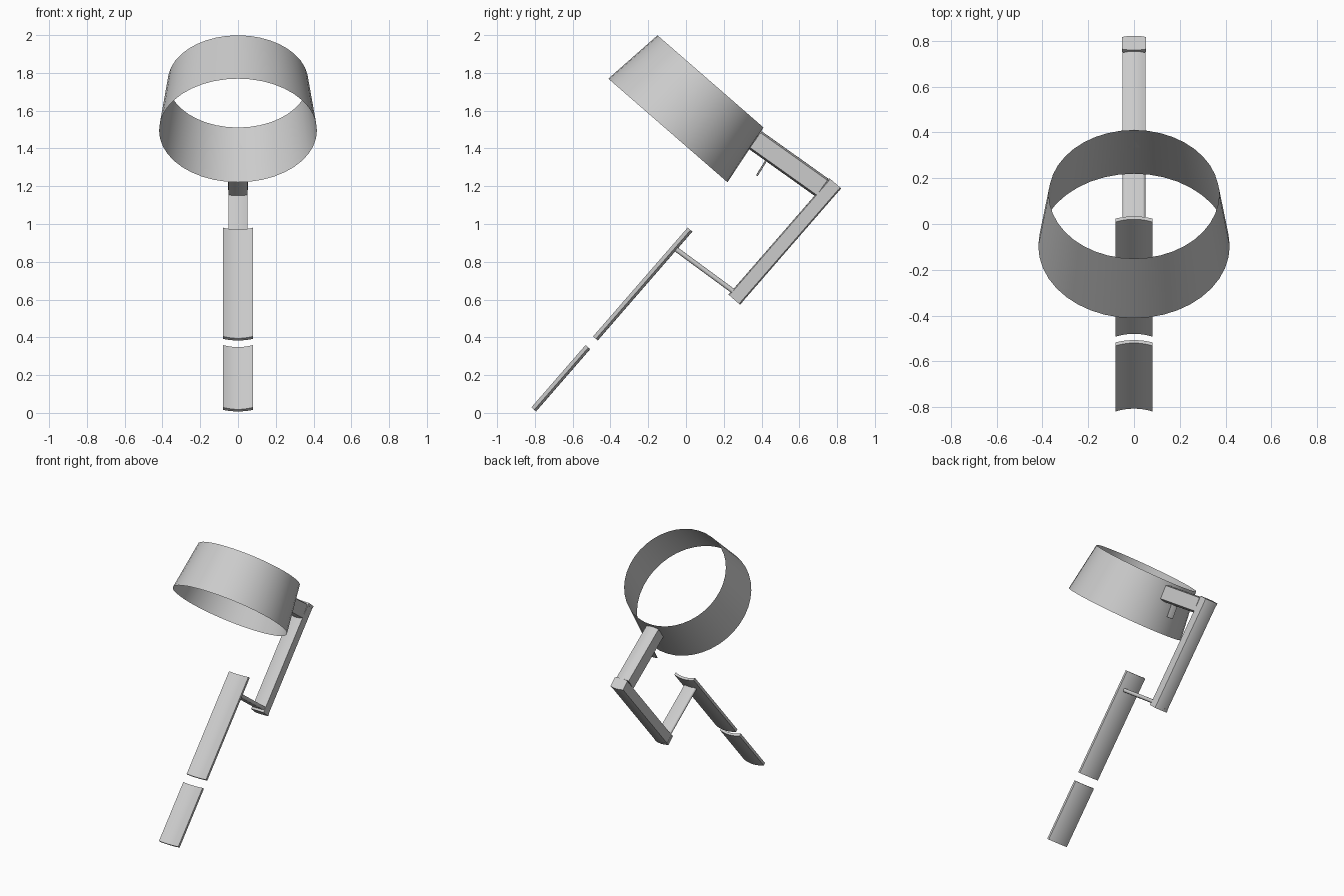
import bpy, bmesh, math
from mathutils import Vector

if "Cube" in bpy.data.objects:
    bpy.data.objects.remove(bpy.data.objects["Cube"])

T = math.radians(41)            # tilt of the whole assembly about x
C, S = math.cos(T), math.sin(T)


def tilt(u, w):
    """Tilted (across, along) coordinates to world (y, z)."""
    return (C * u + S * w, -S * u + C * w)


def finish(name, bm, angle=35):
    bmesh.ops.recalc_face_normals(bm, faces=bm.faces)
    me = bpy.data.meshes.new(name)
    bm.to_mesh(me)
    bm.free()
    ob = bpy.data.objects.new(name, me)
    bpy.context.collection.objects.link(ob)
    me.shade_smooth()
    me.set_sharp_from_angle(angle=math.radians(angle))
    return ob


def extrude(name, profile, p0, p1):
    """Extrude a closed (x, d) profile between two (y, z) points."""
    a, b = Vector((0, *p0)), Vector((0, *p1))
    ax = (b - a).normalized()
    n = Vector((0, -ax.z, ax.y))
    bm = bmesh.new()
    rings = [[bm.verts.new(o + Vector((x, 0, 0)) + n * d) for x, d in profile] for o in (a, b)]
    k = len(profile)
    for i in range(k):
        j = (i + 1) % k
        bm.faces.new((rings[0][i], rings[0][j], rings[1][j], rings[1][i]))
    for r in rings:
        bm.faces.new(r)
    return finish(name, bm)


def band(hw, lo, hi, lo_sag, hi_sag, n=10):
    """Profile with two parabolic long sides; lo/hi are the depths at the edges."""
    xs = [-hw + 2 * hw * i / n for i in range(n + 1)]
    low = [(x, lo + lo_sag * (1 - (x / hw) ** 2)) for x in xs]
    high = [(x, hi + hi_sag * (1 - (x / hw) ** 2)) for x in reversed(xs)]
    return low + high


# open flared ring
bm = bmesh.new()
bmesh.ops.create_cone(bm, cap_ends=False, segments=40, radius1=0.418, radius2=0.372, depth=0.344)
ring = finish("flared_ring", bm)
ring.rotation_euler = (-T, 0, 0)
ring.location = (0, 0.017, 1.625)

# two curved slats of the handle
slat = band(0.08, -0.003, 0.017, -0.013, -0.016)
extrude("upper_slat", slat, tilt(-0.62, -0.017), tilt(-0.62, 0.746))
extrude("lower_slat", slat, tilt(-0.62, -0.515), tilt(-0.62, -0.078))

# long rear arm, parallel to the slats
extrude("rear_arm", band(0.05, -0.034, 0.034, -0.007, 0.006), tilt(-0.201, 0.625), tilt(-0.201, 1.432))

# upper arm carrying the ring
extrude("ring_arm", band(0.05, 0.010, 0.106, -0.010, 0.010), (0.333, 1.397), (0.687, 1.145))

# rounded flat link between slat and rear arm
link = []
for cx, start in ((0.037, -90), (-0.037, 90)):
    for i in range(9):
        t = math.radians(start + 22.5 * i)
        link.append((cx + 0.013 * math.cos(t), 0.013 * math.sin(t)))
extrude("link_plate", link, (-0.052, 0.866), (0.275, 0.626))

# end caps of the rear arm
cap = band(0.052, -0.035, 0.035, -0.007, 0.006)
extrude("arm_foot_cap", cap, tilt(-0.201, 0.620), tilt(-0.201, 0.640))
extrude("arm_top_cap", cap, tilt(-0.201, 1.418), tilt(-0.201, 1.436))

# small trigger fin below the ring arm
extrude("trigger_fin", band(0.025, -0.003, 0.003, -0.002, 0.002), (0.375, 1.256), (0.43, 1.345))
